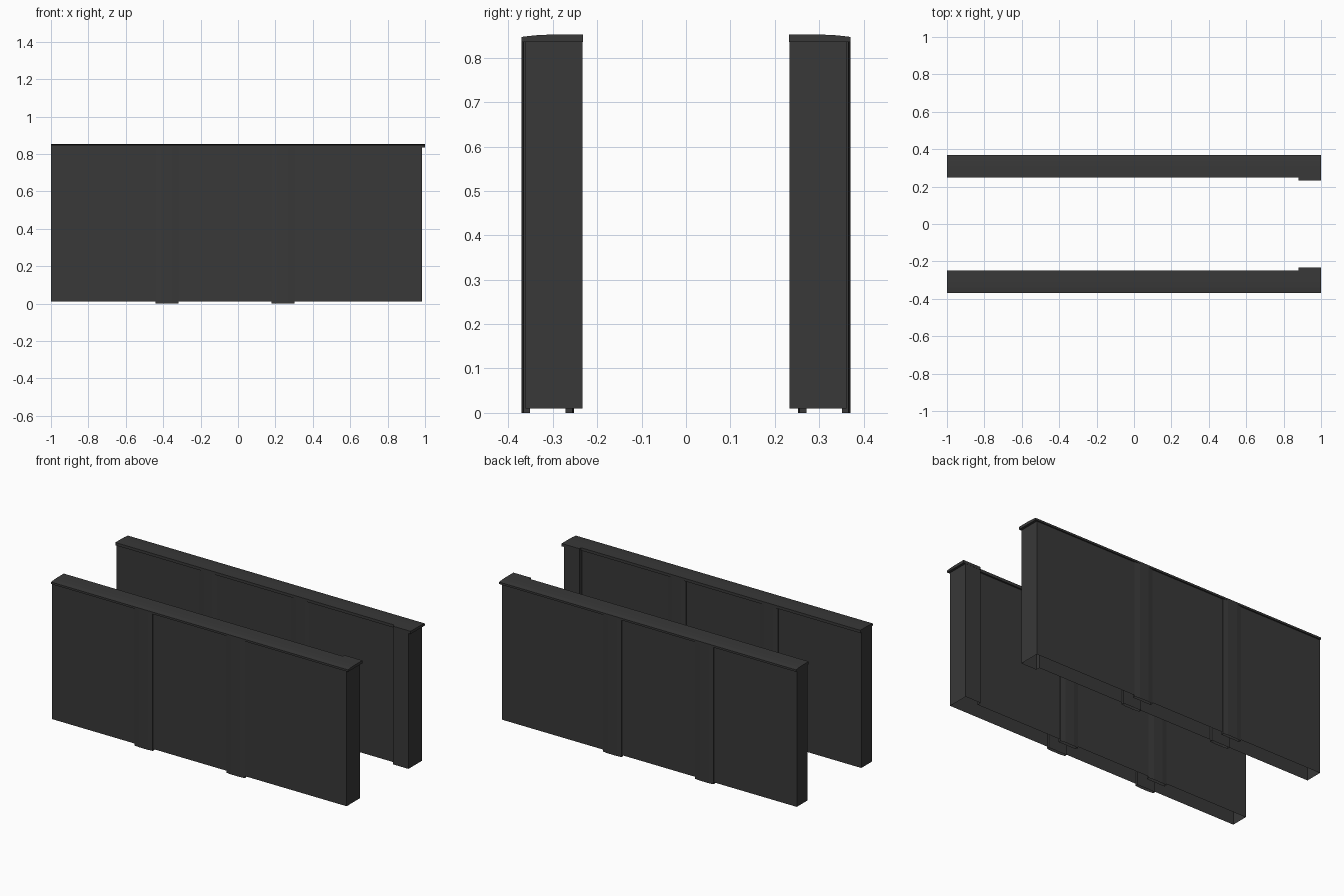
import bpy, bmesh

if "Cube" in bpy.data.objects:
    bpy.data.objects.remove(bpy.data.objects["Cube"])

mat = bpy.data.materials.new("dark grey")
mat.diffuse_color = (0.04, 0.04, 0.04, 1)
mat.use_nodes = True
mat.node_tree.nodes["Principled BSDF"].inputs["Base Color"].default_value = mat.diffuse_color


def finish(bm, name):
    bmesh.ops.recalc_face_normals(bm, faces=bm.faces)
    me = bpy.data.meshes.new(name)
    bm.to_mesh(me)
    bm.free()
    me.materials.append(mat)
    ob = bpy.data.objects.new(name, me)
    bpy.context.collection.objects.link(ob)
    return ob


def prism(name, pts, to3d, a, b, close_start=True):
    """Extrude an outline between a and b; the start can be left open."""
    bm = bmesh.new()
    lo = [bm.verts.new(to3d(p, a)) for p in pts]
    hi = [bm.verts.new(to3d(p, b)) for p in pts]
    n = len(pts)
    for i in range(n):
        j = (i + 1) % n
        bm.faces.new((lo[i], lo[j], hi[j], hi[i]))
    bm.faces.new(hi)
    if close_start:
        bm.faces.new(lo[::-1])
    ob = finish(bm, name)
    if not close_start:
        # recalc may flip open shells: make the top face point up
        if ob.data.polygons[-1].normal.z < 0:
            ob.data.flip_normals()
    return ob


for side, s in (("front", -1), ("back", 1)):
    up = lambda p, z: (p[0], s * p[1], z)      # plan outline, raised in z
    along = lambda p, x: (x, s * p[0], p[1])   # section, run along x

    # hollow wall with a wider end post, open at the bottom
    plan = [(-1, 0.362), (0.985, 0.362), (0.985, 0.233), (0.88, 0.233),
            (0.88, 0.258), (-1, 0.258)]
    prism(side + "_wall", plan, up, 0.01, 0.836, False)

    # slightly bowed pilasters on both faces, reaching the ground
    for k, cx in enumerate((-0.38, 0.24)):
        for label, base, tip, d in (("outer", 0.351, 0.366, 1), ("inner", 0.272, 0.256, -1)):
            bow = [(cx - 0.062, base), (cx - 0.062, tip), (cx - 0.03, tip + d * 0.004),
                   (cx + 0.03, tip + d * 0.004), (cx + 0.062, tip), (cx + 0.062, base)]
            prism(f"{side}_{label}_pilaster_{k}", bow, up, 0, 0.836, False)

    # coping with a sloped outer top edge, wider over the end post
    def section(inner):
        return [(0.37, 0.835), (0.37, 0.847), (0.34, 0.8505), (0.31, 0.852),
                (inner, 0.852), (inner, 0.835)]
    prism(side + "_coping", section(0.248), along, -1, 0.88)
    prism(side + "_end_coping", section(0.232), along, 0.88, 1)
